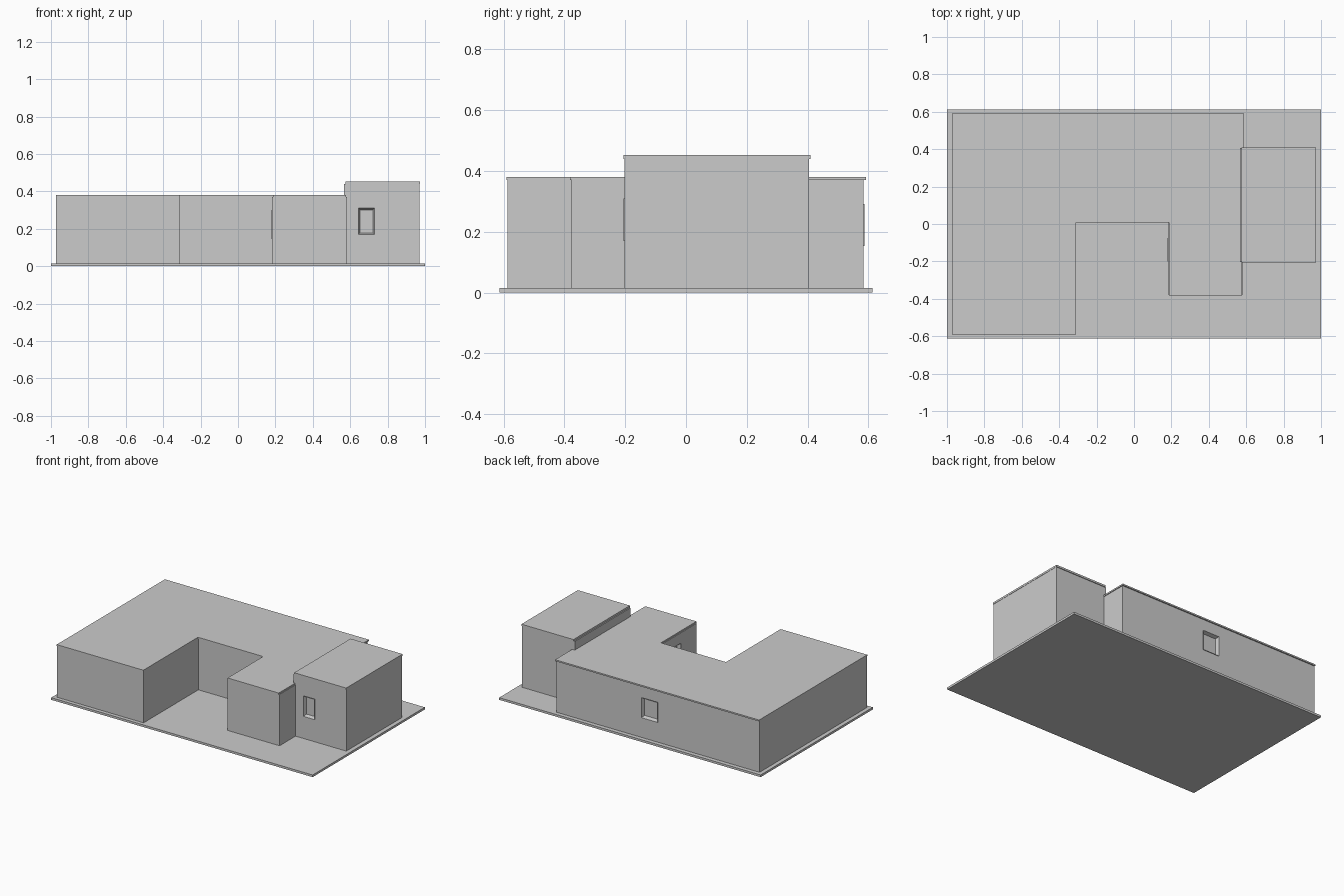
import bpy
import bmesh
from mathutils import Matrix, Vector

cube = bpy.data.objects.get("Cube")
if cube:
    bpy.data.objects.remove(cube, do_unlink=True)

GREY = (0.6, 0.6, 0.6, 1.0)
plaster = bpy.data.materials.new("light_grey_plaster")
plaster.use_nodes = True
plaster.diffuse_color = GREY
plaster.node_tree.nodes["Principled BSDF"].inputs["Base Color"].default_value = GREY


def add_object(name, bm):
    bmesh.ops.recalc_face_normals(bm, faces=bm.faces)
    mesh = bpy.data.meshes.new(name)
    bm.to_mesh(mesh)
    bm.free()
    mesh.materials.append(plaster)
    obj = bpy.data.objects.new(name, mesh)
    bpy.context.collection.objects.link(obj)
    return obj


def prism(name, outline, z0, z1):
    """Extrude a flat plan outline from z0 up to z1."""
    bm = bmesh.new()
    face = bm.faces.new([bm.verts.new((x, y, z0)) for x, y in outline])
    top = bmesh.ops.extrude_face_region(bm, geom=[face])["geom"]
    verts = [v for v in top if isinstance(v, bmesh.types.BMVert)]
    bmesh.ops.translate(bm, verts=verts, vec=(0, 0, z1 - z0))
    return add_object(name, bm)


def rect(x0, x1, y0, y1):
    return [(x0, y0), (x1, y0), (x1, y1), (x0, y1)]


def u_plan(x0, x1, y0, y1, court_l, court_r, court_y, wing_x, wing_y):
    """House plan with a front courtyard between a long and a short wing."""
    return [(x0, y0), (court_l, y0), (court_l, court_y), (court_r, court_y),
            (court_r, wing_y), (wing_x, wing_y), (wing_x, court_y),
            (x1, court_y), (x1, y1), (x0, y1)]


def wall_box(name, frame, width, height, back, front):
    """Box in wall space: x along the wall, y up, z outward."""
    bm = bmesh.new()
    bmesh.ops.create_cube(bm, size=1)
    bmesh.ops.scale(bm, verts=bm.verts, vec=(width, height, front - back))
    bmesh.ops.translate(bm, verts=bm.verts, vec=(0, 0, (front + back) / 2))
    if name.endswith("window"):
        # Raised rim around a recessed pane
        pane = max(bm.faces, key=lambda f: f.calc_center_median().z)
        bmesh.ops.inset_individual(bm, faces=[pane], thickness=0.012)
        bmesh.ops.translate(bm, verts=pane.verts, vec=(0, 0, -0.024))
    bmesh.ops.transform(bm, matrix=frame, verts=bm.verts)
    return add_object(name, bm)


def add_window(name, wall, centre, normal, width, height):
    out, up = Vector(normal), Vector((0, 0, 1))
    axes = Matrix((up.cross(out), up, out)).transposed().to_4x4()
    frame = Matrix.Translation(centre) @ axes
    cutter = wall_box(name + "_cutter", frame, width, height, -0.03, 0.03)
    cutter.hide_render = True
    cutter.hide_set(True)
    cutter.display_type = 'WIRE'
    cut = wall.modifiers.new(name + "_opening", 'BOOLEAN')
    cut.operation = 'DIFFERENCE'
    cut.solver = 'EXACT'
    cut.object = cutter
    # Bake the opening, then drop the cutter
    graph = bpy.context.evaluated_depsgraph_get()
    wall.data = bpy.data.meshes.new_from_object(wall.evaluated_get(graph))
    wall.modifiers.clear()
    bpy.data.objects.remove(cutter, do_unlink=True)
    wall_box(name, frame, width, height, -0.03, 0.004)


# Ground slab
prism("ground_slab", rect(-1, 1, -0.613, 0.613), 0, 0.015)

# Low house with its roof slab
house = prism("house_walls", u_plan(-0.972, 0.582, -0.587, 0.584,
              -0.311, 0.182, 0.011, 0.582, -0.377), 0.015, 0.37)
prism("house_roof", u_plan(-0.974, 0.587, -0.59, 0.592,
      -0.311, 0.187, 0.007, 0.578, -0.381), 0.37, 0.38)

# Tall block with its roof slab
tower = prism("tall_block_walls", rect(0.567, 0.97, -0.202, 0.405), 0.015, 0.44)
prism("tall_block_roof", rect(0.574, 0.972, -0.206, 0.41), 0.44, 0.453)

# Windows
add_window("front_window", tower, (0.687, -0.202, 0.24), (0, -1, 0), 0.087, 0.14)
add_window("courtyard_window", house, (0.182, -0.137, 0.222), (-1, 0, 0), 0.125, 0.155)
add_window("back_window", house, (-0.133, 0.584, 0.222), (0, 1, 0), 0.125, 0.137)
